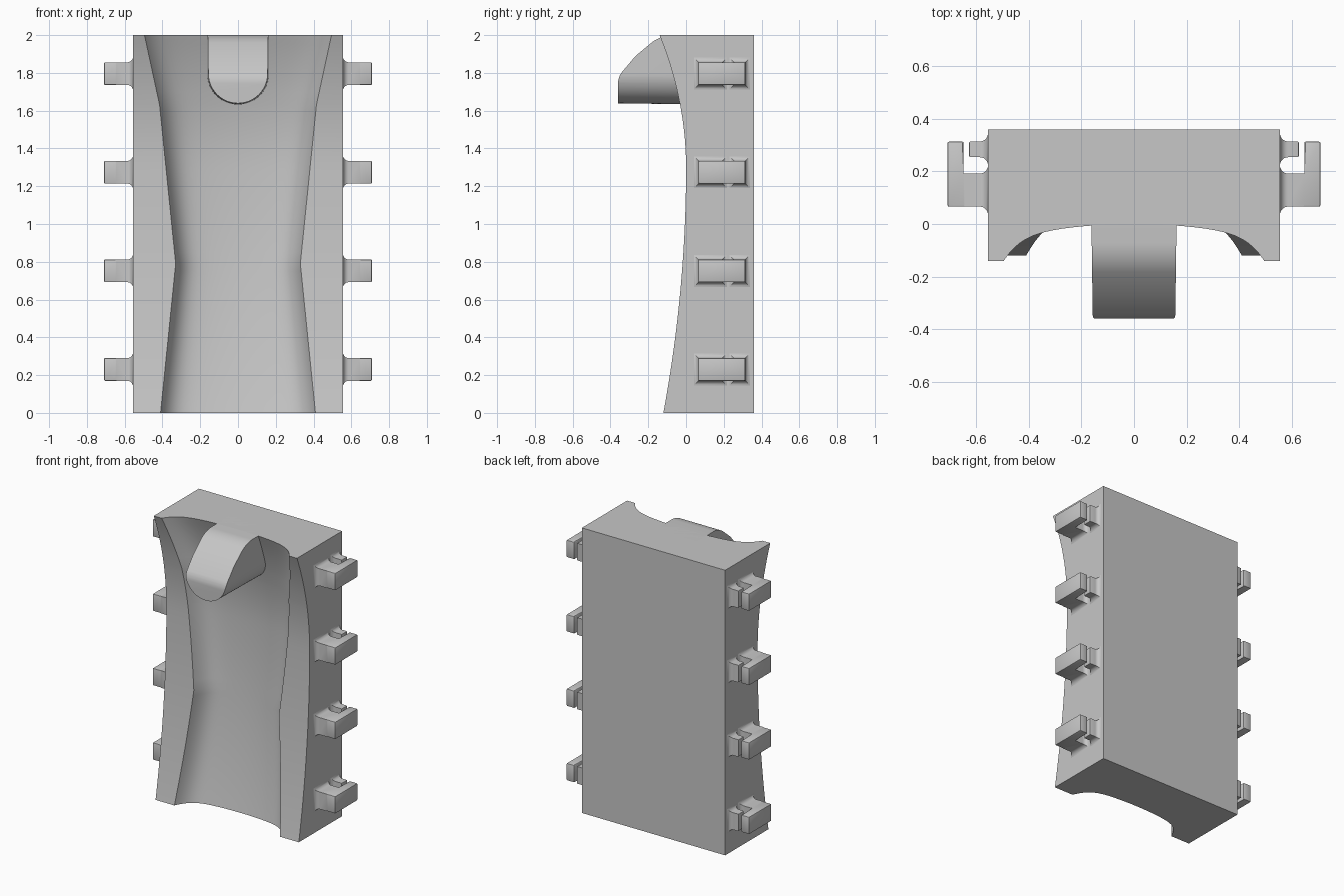
import bpy, bmesh, math
from mathutils import Vector

old = bpy.data.objects.get("Cube")
if old:
    bpy.data.objects.remove(old, do_unlink=True)

grey = bpy.data.materials.new("plain grey")
grey.use_nodes = True
colour = (0.57, 0.57, 0.57, 1)
grey.diffuse_color = colour
grey.node_tree.nodes["Principled BSDF"].inputs["Base Color"].default_value = colour


def finish(bm, name):
    bmesh.ops.recalc_face_normals(bm, faces=bm.faces)
    mesh = bpy.data.meshes.new(name)
    bm.to_mesh(mesh)
    bm.free()
    mesh.materials.append(grey)
    ob = bpy.data.objects.new(name, mesh)
    bpy.context.collection.objects.link(ob)
    bpy.ops.object.select_all(action="DESELECT")
    ob.select_set(True)
    bpy.context.view_layer.objects.active = ob
    bpy.ops.object.shade_smooth_by_angle(angle=math.radians(30))


def loft(bm, rings):
    """Skin closed rings of points and cap both ends."""
    rows = [[bm.verts.new(p) for p in ring] for ring in rings]
    n = len(rows[0])
    for a, b in zip(rows, rows[1:]):
        for i in range(n):
            j = (i + 1) % n
            bm.faces.new((a[i], a[j], b[j], b[i]))
    bm.faces.new(rows[0])
    bm.faces.new(rows[-1])


# Body: block with bowed front rims and a waisted hollow channel
HALF, BACK = 0.556, 0.36
WAIST = [(0, 0.41), (0.79, 0.33), (1.63, 0.415), (2, 0.495)]


def rim(z):
    if z < 1.3:
        return -0.12 * ((1.3 - z) / 1.3) ** 2
    return -0.14 * ((z - 1.3) / 0.7) ** 2


def channel_width(z):
    for (z0, w0), (z1, w1) in zip(WAIST, WAIST[1:]):
        if z <= z1:
            return w0 + (w1 - w0) * (z - z0) / (z1 - z0)
    return WAIST[-1][1]


def body_ring(z):
    y, w = rim(z), channel_width(z)
    depth = 0.15 - 0.005 * z + 0.008 * math.sin(math.pi * z / 2)
    square = 0.72 - 0.03 * z * z
    ring = [(-HALF, BACK, z), (-HALF, y, z)]
    for i in range(33):
        u = math.sin(math.pi * (i / 32 - 0.5))
        d = square * (1 - u ** 8) + (1 - square) * (1 - u * u)
        ring.append((w * u, y + depth * d, z))
    return ring + [(HALF, y, z), (HALF, BACK, z)]


heights = sorted({i / 20 for i in range(41)} - {0.8, 1.65} | {0.79, 1.63})
bm = bmesh.new()
loft(bm, [body_ring(z) for z in heights])
finish(bm, "body")


# Tongue: slightly tapered U-shaped bar with a rounded slope on top
def tongue_ring(y, r):
    ring = [(r, y, 2), (-r, y, 2)]
    for i in range(33):
        t = math.pi * (1 + i / 32)
        ring.append((r * math.cos(t), y, 1.796 + r * math.sin(t)))
    return ring


bm = bmesh.new()
loft(bm, [tongue_ring(-0.36, 0.157), tongue_ring(0.16, 0.164)])
for centre, radius, start in ((Vector((0, -0.26, 1.743)), 0.1, 0),
                              (Vector((0, -0.065, 1.807)), 0.193, 45)):
    for i in range(1, 9):
        a = math.radians(start + 5 * i)
        normal = Vector((0, -math.cos(a), math.sin(a)))
        cut = bmesh.ops.bisect_plane(
            bm, geom=bm.verts[:] + bm.edges[:] + bm.faces[:], dist=1e-5,
            plane_co=centre + normal * radius, plane_no=normal,
            clear_outer=True)
        rim_edges = [e for e in cut["geom_cut"]
                     if isinstance(e, bmesh.types.BMEdge) and e.is_boundary]
        bmesh.ops.holes_fill(bm, edges=rim_edges, sides=0)
finish(bm, "tongue")


# Side clips: hooked arm and short nub, both flared where they meet the body
FLARE = [HALF - 0.002] + [HALF + 0.03 * (i / 6) ** 1.5 for i in range(1, 7)]


def flared_rings(side, y0, y1, z, xs):
    rings = []
    for x in xs:
        t = min(1, (x - HALF) / 0.03)
        f = 0.03 * (1 - math.sqrt(max(0, 1 - (1 - t) ** 2)))
        h = 0.06 + f
        rings.append([(side * x, y0 - f, z - h), (side * x, y1 + f, z - h),
                      (side * x, y1 + f, z + h), (side * x, y0 - f, z + h)])
    return rings


def soften_tip(bm):
    """Round the outer edges, leaving the flare untouched."""
    bmesh.ops.recalc_face_normals(bm, faces=bm.faces)
    edges = [e for e in bm.edges if e.calc_face_angle() > 1
             and all(abs(v.co.x) > HALF + 0.06 for v in e.verts)]
    bmesh.ops.bevel(bm, geom=edges, offset=0.005, segments=2, profile=0.5,
                    affect="EDGES", clamp_overlap=True)


for side, label in ((1, "left"), (-1, "right")):
    for n, z in enumerate((0.23, 0.752, 1.274, 1.796), 1):
        bm = bmesh.new()
        loft(bm, flared_rings(side, 0.066, 0.192, z, FLARE + [0.648, 0.709]))
        bmesh.ops.recalc_face_normals(bm, faces=bm.faces)
        inner = [f for f in bm.faces if f.normal.y > 0.9
                 and abs(f.calc_center_median().x) > 0.65]
        out = bmesh.ops.extrude_face_region(bm, geom=inner)
        bmesh.ops.delete(bm, geom=inner, context="FACES_ONLY")
        tip = [v for v in out["geom"] if isinstance(v, bmesh.types.BMVert)]
        bmesh.ops.translate(bm, verts=tip, vec=(0, 0.121, 0))
        soften_tip(bm)
        finish(bm, f"{label}_hook_{n}")
        bm = bmesh.new()
        loft(bm, flared_rings(side, 0.254, 0.314, z, FLARE + [0.627]))
        soften_tip(bm)
        finish(bm, f"{label}_nub_{n}")
